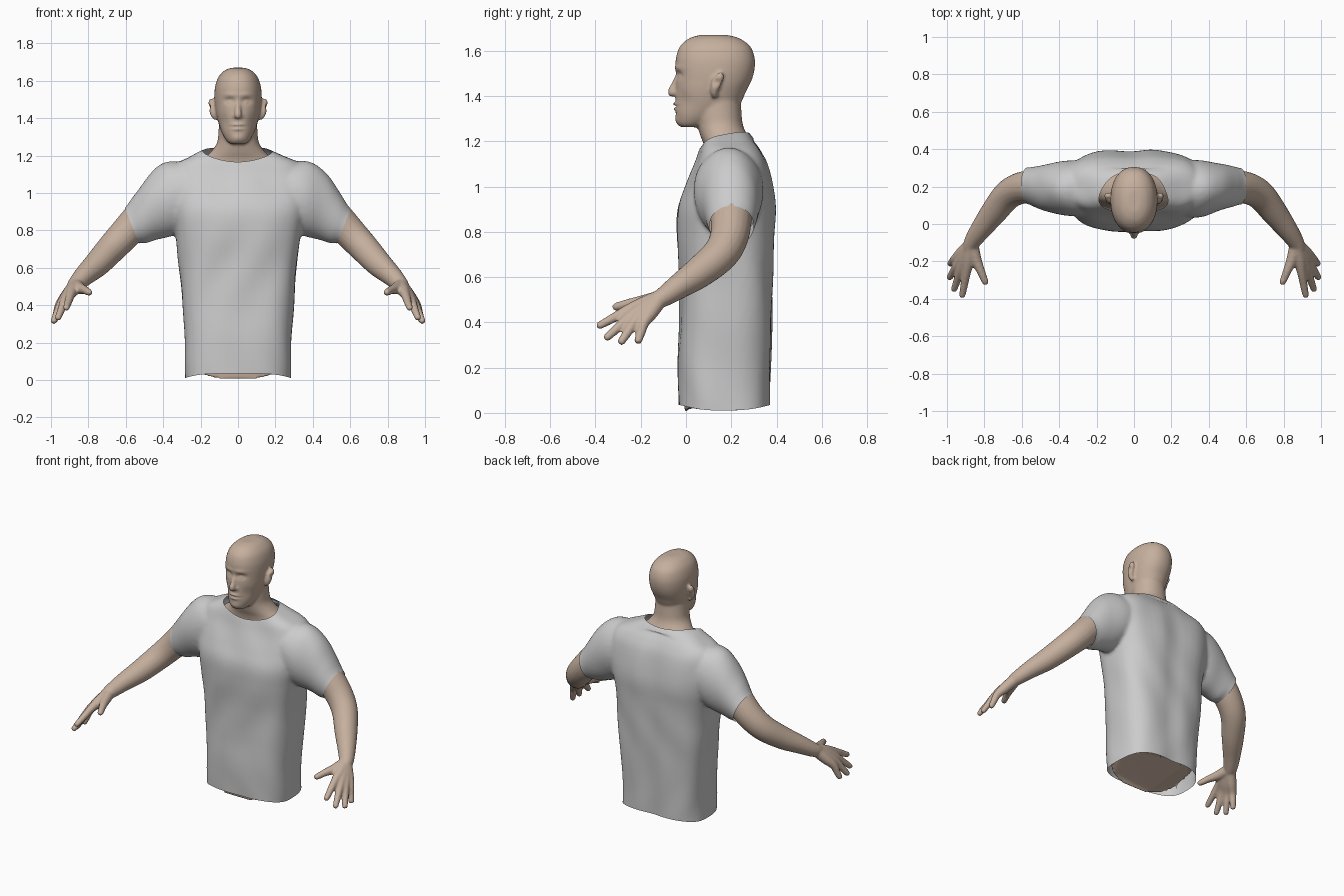
import bpy, bmesh, math
from mathutils import Vector

if "Cube" in bpy.data.objects:
    bpy.data.objects.remove(bpy.data.objects["Cube"])


def spline(rows, n=6):
    """Catmull-Rom interpolation of parameter rows."""
    out = []
    for i in range(len(rows) - 1):
        p0, p1, p2, p3 = (rows[max(0, min(len(rows) - 1, i + k))] for k in (-1, 0, 1, 2))
        for s in range(n):
            t = s / n
            out.append([0.5 * (2 * b + (c - a) * t + (2 * a - 5 * b + 4 * c - d) * t * t
                               + (3 * b - a - 3 * c + d) * t ** 3)
                        for a, b, c, d in zip(p0, p1, p2, p3)])
    return out + [list(rows[-1])]


def loft(bm, rings, sx=1):
    """Closed skin over a list of point rings, optionally mirrored in x."""
    vs = [[bm.verts.new((p[0] * sx, p[1], p[2])) for p in r] for r in rings]
    n = len(vs[0])
    for a, b in zip(vs, vs[1:]):
        for i in range(n):
            bm.faces.new((a[i], a[(i + 1) % n], b[(i + 1) % n], b[i]))
    bm.faces.new(vs[0])
    bm.faces.new(vs[-1])


def power(v, e):
    return math.copysign(abs(v) ** (2 / e), v)


def stack(bm, rows, e=2.0, n=48, bend=None):
    """Horizontal superellipse sections: z, half width, front y, back y."""
    rings = []
    for z, w, yf, yb in spline(rows):
        ring = []
        for i in range(n):
            a = 2 * math.pi * i / n
            p = Vector((w * power(math.cos(a), e),
                        (yf + yb) / 2 + (yb - yf) / 2 * power(math.sin(a), e), z))
            ring.append(bend(p) if bend else p)
        rings.append(ring)
    loft(bm, rings)


def tube(bm, rows, sx=1, n=20):
    """Round limb along a path: x, y, z, radius."""
    pts = spline(rows)
    rings = []
    for i, p in enumerate(pts):
        t = (Vector(pts[min(i + 1, len(pts) - 1)][:3]) - Vector(pts[max(i - 1, 0)][:3])).normalized()
        u = t.cross(Vector((1, 1, 0))).normalized()
        v = t.cross(u)
        rings.append([Vector(p[:3]) + p[3] * (u * math.cos(2 * math.pi * k / n)
                      + v * math.sin(2 * math.pi * k / n)) for k in range(n)])
    loft(bm, rings, sx)


def fuse(bm, name, voxel, smooth):
    """Merge overlapping solids into one smooth skin."""
    bmesh.ops.recalc_face_normals(bm, faces=bm.faces)
    me = bpy.data.meshes.new(name)
    bm.to_mesh(me)
    bm.free()
    ob = bpy.data.objects.new(name, me)
    bpy.context.collection.objects.link(ob)
    m = ob.modifiers.new("fuse", 'REMESH')
    m.mode, m.voxel_size = 'VOXEL', voxel
    s = ob.modifiers.new("soften", 'SMOOTH')
    s.factor, s.iterations = 0.5, smooth
    dg = bpy.context.evaluated_depsgraph_get()
    new = bpy.data.meshes.new_from_object(ob.evaluated_get(dg))
    ob.modifiers.clear()
    ob.data = new
    return ob


def finish(ob, bm):
    for f in bm.faces:
        f.smooth = True
    bm.to_mesh(ob.data)
    bm.free()


def cut(bm, region, co, no, shear=lambda x: 0):
    """Trim one region of the cloth along a (curved) plane."""
    for v in bm.verts:
        v.co.z += shear(v.co.x)
    faces = [f for f in bm.faces if region(f.calc_center_median())]
    geom = set(faces)
    for f in faces:
        geom.update(f.edges)
        geom.update(f.verts)
    bmesh.ops.bisect_plane(bm, geom=list(geom), plane_co=co, plane_no=no, clear_outer=True)
    for v in bm.verts:
        v.co.z -= shear(v.co.x)


# Shirt: trunk and sleeves
trunk = [(-.06, .283, -.03, .375), (.2, .285, -.037, .38), (.4, .3, -.028, .385),
         (.6, .315, -.028, .39), (.78, .335, -.04, .395), (.9, .36, -.037, .40),
         (1.0, .375, -.002, .388), (1.1, .365, .04, .365), (1.16, .33, .06, .335),
         (1.2, .25, .075, .305), (1.24, .15, .09, .275), (1.26, .06, .12, .23)]
# centre x, y, z, half-height vector x, z, half depth
sleeve = [(.26, .19, 1.0, 0, .17, .15), (.36, .19, .97, .02, .195, .15),
          (.455, .195, .925, .02, .175, .128), (.523, .2, .865, .025, .135, .11),
          (.567, .205, .825, .037, .093, .098), (.62, .205, .785, .037, .09, .098)]
bm = bmesh.new()
stack(bm, trunk, 2.9)
for sx in (1, -1):
    loft(bm, [[(x + ux * math.cos(a), y + d * math.sin(a), z + uz * math.cos(a))
               for a in (2 * math.pi * k / 32 for k in range(32))]
              for x, y, z, ux, uz, d in spline(sleeve)], sx)
shirt = fuse(bm, "shirt", .011, 8)

bm = bmesh.new()
bm.from_mesh(shirt.data)
bm.normal_update()
for v in bm.verts:
    x, y, z = v.co
    fold = .004 * math.sin(23 * x + 3 * math.sin(5 * z)) * math.sin(17 * y + 4 * z)
    v.co += v.normal * fold
    if y > .3:
        v.co.y -= .012 * math.exp(-(x / .08) ** 2)
cut(bm, lambda c: abs(c.x) < .28 and c.z > 1.08, (0, .055, 1.165), (0, -.303, .953),
    lambda x: -x * x)
cut(bm, lambda c: abs(c.x) < .34 and c.z < .3 + 2 * abs(c.x) ** 4, (0, 0, .035), (0, 0, -1),
    lambda x: .025 * (min(abs(x), .3) / .285) ** 4)
for sx in (1, -1):
    cut(bm, lambda c: c.x * sx > .45, (sx * .567, 0, .825), (sx * .93, 0, -.37))
finish(shirt, bm)

# Body: torso under the shirt, neck, head
bm = bmesh.new()


def tilt_base(p):
    if p.z < .02:
        p.z = max(0, .25 * p.y + .7 * p.x ** 2)
    return p


stack(bm, [(0, .262, -.005, .355)] + [(z, w * .93, a + .018, b - .018) for z, w, a, b in trunk[1:7]],
      2.7, bend=tilt_base)
stack(bm, [(.95, .27, .06, .34), (1.12, .25, .085, .325), (1.18, .19, .08, .30),
           (1.22, .145, .065, .275), (1.27, .112, .05, .252), (1.33, .104, .04, .245),
           (1.42, .1, .04, .24)], 2.1)
stack(bm, [(1.262, .035, -.02, .06), (1.275, .056, -.036, .1), (1.31, .08, -.044, .17),
           (1.36, .1, -.046, .235), (1.42, .116, -.046, .265), (1.47, .123, -.045, .29),
           (1.52, .126, -.046, .303), (1.57, .122, -.044, .303), (1.62, .105, -.026, .283),
           (1.655, .072, .015, .235), (1.67, .035, .065, .18)], 2.2)
# Nose
tube(bm, [(0, -.03, 1.50, .012), (0, -.05, 1.45, .015), (0, -.062, 1.418, .019), (0, -.055, 1.4, .012)])

for sx in (1, -1):
    # Nostril wing and ear
    tube(bm, [(.012, -.03, 1.415, .012), (.017, -.052, 1.41, .011)], sx)
    tube(bm, [(.115, .13, 1.395, .012), (.13, .125, 1.42, .017), (.137, .135, 1.46, .022),
              (.142, .15, 1.485, .018), (.142, .15, 1.505, .008)], sx)
    # Arm
    tube(bm, [(.36, .2, 1.02, .11), (.52, .2, .87, .093), (.61, .19, .775, .085),
              (.68, .15, .70, .079), (.752, .06, .622, .070), (.82, -.03, .56, .056),
              (.867, -.1, .512, .044), (.88, -.14, .495, .036)], sx)
    # Fingers fan out from the wrist
    for knuckle, tip in [((.895, -.255, .455), (.92, -.393, .38)),
                         ((.925, -.245, .428), (.965, -.358, .325)),
                         ((.945, -.222, .41), (.99, -.292, .305)),
                         ((.955, -.185, .40), (.985, -.215, .308))]:
        k, t = Vector(knuckle), Vector(tip)
        w = Vector((.87, -.11, .51)).lerp(k, .12)
        tube(bm, [(*w, .036), (*w.lerp(k, .55), .033), (*k, .025), (*k.lerp(t, .5), .021),
                  (*k.lerp(t, .92), .017), (*t, .009)], sx, 12)
    # Thumb
    tube(bm, [(.865, -.12, .505, .036), (.845, -.19, .49, .031), (.82, -.25, .482, .023),
              (.795, -.31, .468, .018), (.79, -.323, .464, .009)], sx, 12)
body = fuse(bm, "body", .0075, 4)

# Face modelling: x, z, radius x, radius z, push along y
dents = [(.045, 1.492, .026, .016, .016), (.045, 1.488, .014, .009, -.009),
         (.04, 1.525, .04, .012, -.005), (0, 1.365, .03, .007, -.012),
         (0, 1.342, .026, .007, -.010), (0, 1.354, .035, .004, .006),
         (0, 1.293, .03, .018, -.006), (.075, 1.38, .025, .04, .008)]
bm = bmesh.new()
bm.from_mesh(body.data)
for v in bm.verts:
    if v.co.z > 1.25 and v.co.y < .05 and abs(v.co.x) < .13:
        x, z = abs(v.co.x), v.co.z
        v.co.y += sum(d * math.exp(-((x - cx) / rx) ** 2 - ((z - cz) / rz) ** 2)
                      for cx, cz, rx, rz, d in dents)
    # Ear hollow
    side = Vector((abs(v.co.x), v.co.y, v.co.z))
    gap = (side - Vector((.158, .135, 1.462))).length
    if gap < .05:
        v.co.x -= math.copysign(.012 * math.exp(-(gap / .016) ** 2), v.co.x)
finish(body, bm)

skin = bpy.data.materials.new("skin")
skin.diffuse_color = (.56, .43, .34, 1)
skin.use_nodes = True
skin.node_tree.nodes["Principled BSDF"].inputs["Base Color"].default_value = skin.diffuse_color
body.data.materials.clear()
body.data.materials.append(skin)
